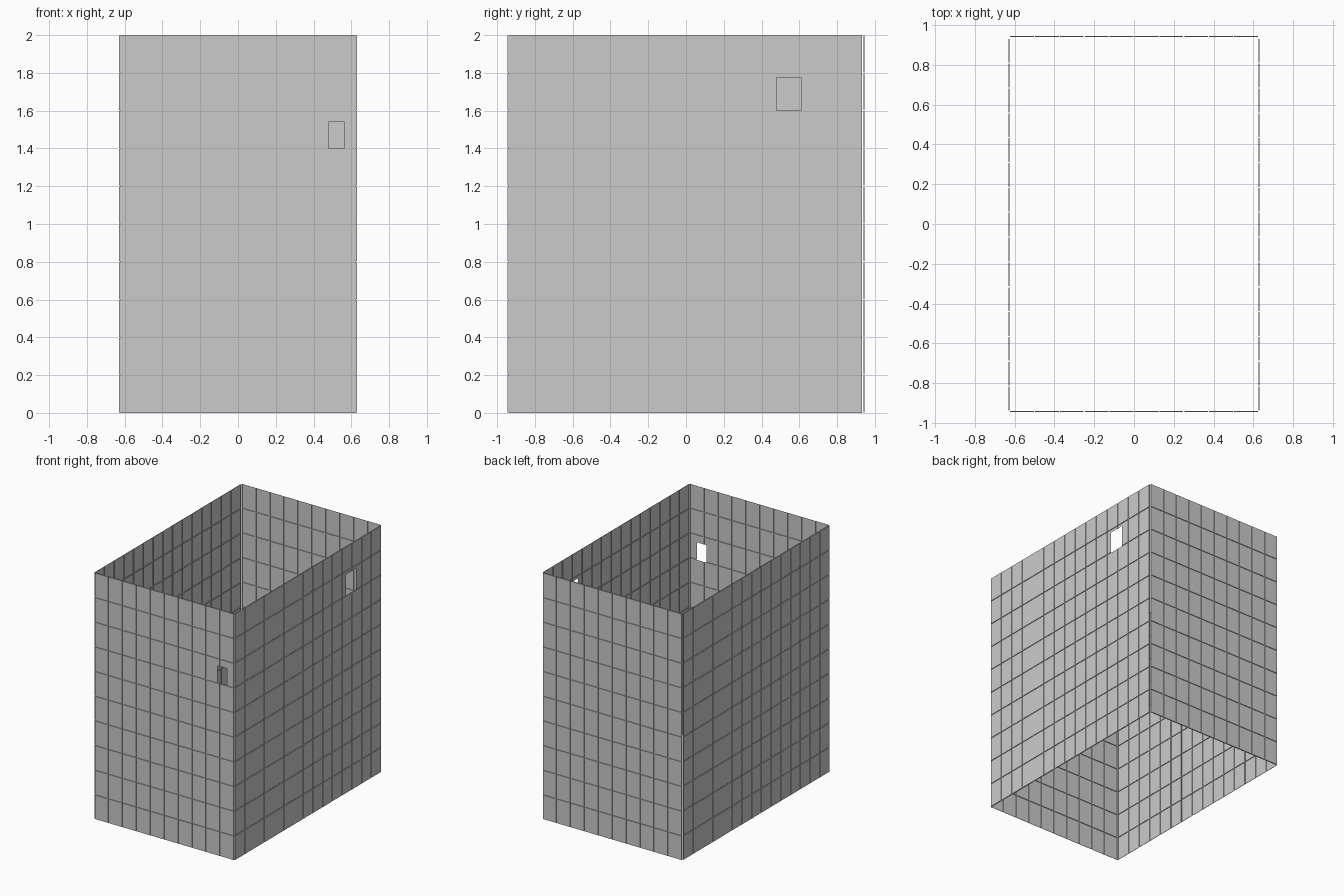
import bpy, bmesh, math
from mathutils import Matrix, Vector

if "Cube" in bpy.data.objects:
    bpy.data.objects.remove(bpy.data.objects["Cube"])

HEIGHT = 2.0
ROWS = 10
GROUT = 0.004    # half width of a grout line
RAISE = 0.006    # how far tiles stand out from the grout sheet


def cut_window(bm, x0, x1, z0, z1):
    # slice the sheet along the four window edges, then remove the middle
    for co, no in (((x0, 0, 0), (1, 0, 0)), ((x1, 0, 0), (1, 0, 0)),
                   ((0, 0, z0), (0, 0, 1)), ((0, 0, z1), (0, 0, 1))):
        bmesh.ops.bisect_plane(bm, geom=bm.verts[:] + bm.edges[:] + bm.faces[:],
                               dist=1e-6, plane_co=co, plane_no=no)
    inside = []
    for f in bm.faces:
        c = f.calc_center_median()
        if x0 - 1e-5 <= c.x <= x1 + 1e-5 and z0 - 1e-5 <= c.z <= z1 + 1e-5:
            inside.append(f)
    bmesh.ops.delete(bm, geom=inside, context='FACES')


def tiled_wall(name, width, cols, location, turn, window=None):
    # sheet in local x/z facing -y, with raised rectangular tiles
    bm = bmesh.new()
    verts = [[bm.verts.new((-width / 2 + width * i / cols, 0, HEIGHT * j / ROWS))
              for i in range(cols + 1)] for j in range(ROWS + 1)]
    tiles = [bm.faces.new((verts[j][i], verts[j][i + 1],
                           verts[j + 1][i + 1], verts[j + 1][i]))
             for j in range(ROWS) for i in range(cols)]
    bm.normal_update()
    bmesh.ops.inset_individual(bm, faces=tiles, thickness=GROUT)
    # extrude each tile straight outward
    raised = bmesh.ops.extrude_discrete_faces(bm, faces=tiles)["faces"]
    bmesh.ops.translate(bm, vec=Vector((0, -RAISE, 0)),
                        verts=list({v for f in raised for v in f.verts}))
    if window:
        cut_window(bm, *window)
    bm.transform(Matrix.Translation(location) @ Matrix.Rotation(turn, 4, 'Z'))
    mesh = bpy.data.meshes.new(name)
    bm.to_mesh(mesh)
    bm.free()
    obj = bpy.data.objects.new(name, mesh)
    bpy.context.collection.objects.link(obj)
    return obj


# short walls
tiled_wall("front_wall", 1.25, 10, (0, -0.939, 0), 0, (0.48, 0.565, 1.40, 1.54))
tiled_wall("back_wall", 1.25, 10, (0, 0.939, 0), math.pi)

# long walls, stopping just short of the back wall
side_y = -0.003
tiled_wall("right_wall", 1.872, 15, (0.625, side_y, 0), math.pi / 2,
           (0.48 - side_y, 0.61 - side_y, 1.60, 1.775))
tiled_wall("left_wall", 1.872, 15, (-0.625, side_y, 0), -math.pi / 2)
